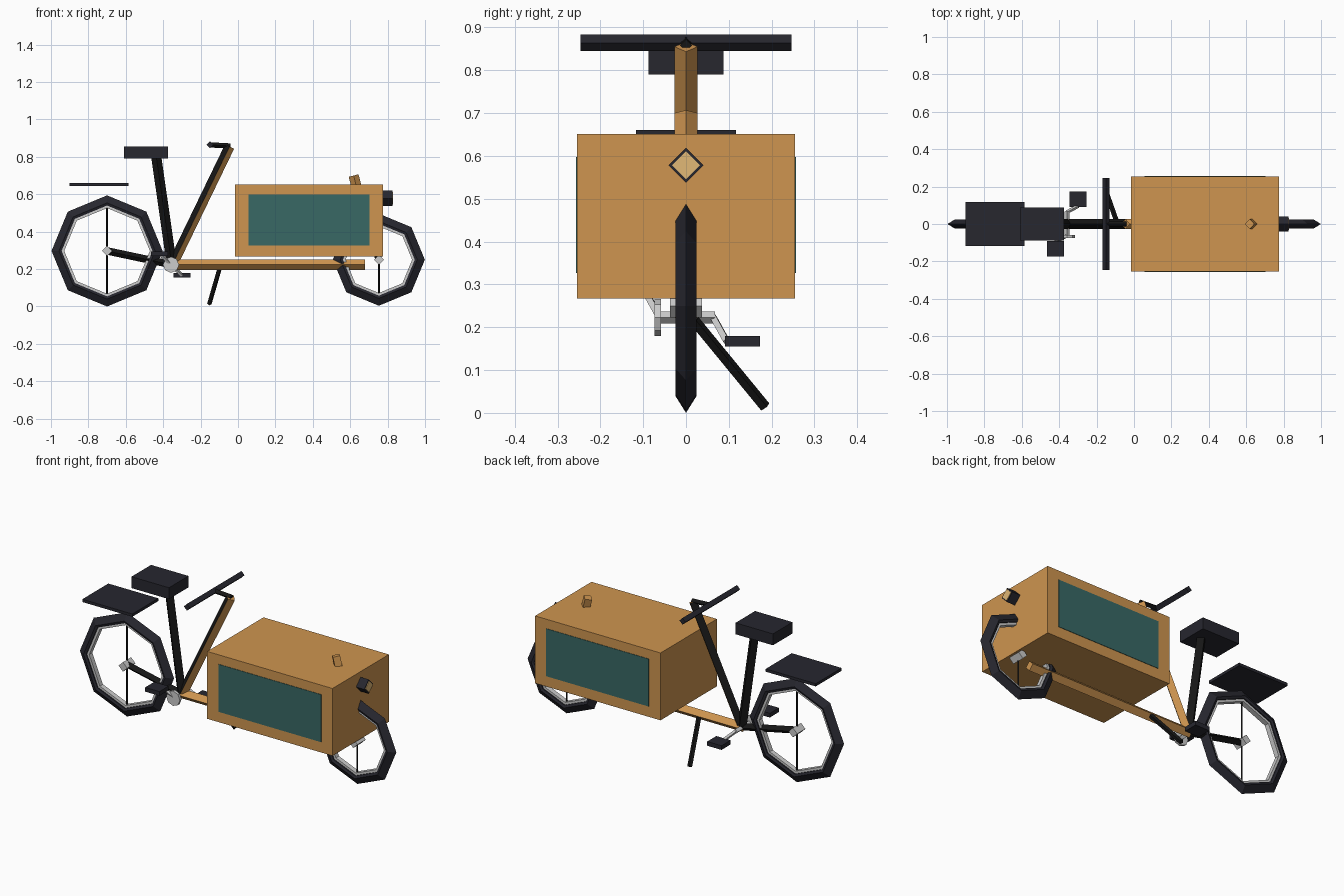
import bpy, bmesh, math
from mathutils import Vector

if "Cube" in bpy.data.objects:
    bpy.data.objects.remove(bpy.data.objects["Cube"])


def material(name, rgb):
    m = bpy.data.materials.new(name)
    m.diffuse_color = (*rgb, 1)
    m.use_nodes = True
    m.node_tree.nodes["Principled BSDF"].inputs["Base Color"].default_value = m.diffuse_color
    return m


TAN = material("tan_paint", (0.62, 0.30, 0.08))
DARK = material("dark_rubber", (0.02, 0.02, 0.028))
BLACK = material("black_metal", (0.008, 0.008, 0.008))
TEAL = material("teal_panel", (0.04, 0.14, 0.13))
LENS = material("lamp_lens", (0.75, 0.48, 0.18))


def finish(name, bm, mat):
    bmesh.ops.recalc_face_normals(bm, faces=bm.faces)
    me = bpy.data.meshes.new(name)
    bm.to_mesh(me)
    bm.free()
    ob = bpy.data.objects.new(name, me)
    bpy.context.collection.objects.link(ob)
    if mat:
        me.materials.append(mat)
    return ob


def box(name, lo, hi, mat=None):
    lo, hi = Vector(lo), Vector(hi)
    bm = bmesh.new()
    bmesh.ops.create_cube(bm, size=1)
    bmesh.ops.scale(bm, vec=hi - lo, verts=bm.verts)
    bmesh.ops.translate(bm, vec=(lo + hi) / 2, verts=bm.verts)
    return finish(name, bm, mat)


def tube(name, a, b, r, mat=None, sides=4):
    a, b = Vector(a), Vector(b)
    d = b - a
    bm = bmesh.new()
    bmesh.ops.create_cone(bm, cap_ends=True, segments=sides, radius1=r, radius2=r, depth=d.length)
    bmesh.ops.transform(bm, matrix=d.to_track_quat('Z', 'Y').to_matrix().to_4x4(), verts=bm.verts)
    bmesh.ops.translate(bm, vec=(a + b) / 2, verts=bm.verts)
    return finish(name, bm, mat)


def ring(name, x, z, profile, mat=None, sides=8):
    # revolve a closed (radius, y) profile around the wheel axle
    bm = bmesh.new()
    loops = []
    for i in range(sides):
        t = 2 * math.pi * i / sides
        loops.append([bm.verts.new((x + r * math.cos(t), y, z + r * math.sin(t))) for r, y in profile])
    n = len(profile)
    for i in range(sides):
        p, q = loops[i], loops[(i + 1) % sides]
        for j in range(n):
            k = (j + 1) % n
            bm.faces.new((p[j], p[k], q[k], q[j]))
    return finish(name, bm, mat)


# wheels: tyre, rim, spoke bar and hub
for side, x, z, R in (("rear", -0.70, 0.297, 0.297), ("front", 0.753, 0.25, 0.246)):
    ring(side + "_tyre", x, z, [(R, 0), (R - .04, .025), (R - .054, .02), (R - .054, -.02), (R - .04, -.025)], DARK)
    ring(side + "_rim", x, z, [(R - .05, .014), (R - .068, .014), (R - .068, -.014), (R - .05, -.014)])
    tube(side + "_spoke", (x, 0, z - R + .06), (x, 0, z + R - .06), 0.005, BLACK)
    tube(side + "_hub", (x, -.037, z), (x, .037, z), 0.027)

# frame
tube("main_tube", (-.36, 0, .224), (.68, 0, .224), 0.028, TAN)
column = tube("steering_column", (-.345, 0, .235), (-.045, 0, .855), 0.027, TAN)
column.data.materials.append(BLACK)
for f in column.data.polygons:
    if f.normal.x < -0.1 and f.normal.z > -0.4 and abs(f.normal.y) > 0.1:
        f.material_index = 1
tube("seat_tube", (-.355, 0, .23), (-.437, 0, .80), 0.027, BLACK)
tube("chain_stay", (-.70, 0, .297), (-.36, 0, .225), 0.02, BLACK)
tube("head_tube", (.618, 0, .70), (.66, 0, .54), 0.027, TAN)
tube("fork", (.66, 0, .54), (.753, 0, .25), 0.018, BLACK)

# handlebar
tube("handlebar", (-.15, -.246, .864), (-.15, .246, .864), 0.019, DARK)
tube("handlebar_stem", (-.15, 0, .864), (-.04, 0, .858), 0.014, BLACK)

# seat and rear rack
box("seat", (-.61, -.088, .79), (-.374, .088, .855), DARK)
box("rear_rack", (-.90, -.117, .644), (-.585, .117, .66), DARK)

# cargo box with side panels
box("cargo_box", (-.017, -.254, .267), (.774, .254, .651), TAN)
for s, name in ((-1, "right_panel"), (1, "left_panel")):
    y = sorted((s * .25, s * .2565))
    box(name, (.057, y[0], .327), (.704, y[1], .598), TEAL)

# headlight
tube("headlight", (.76, 0, .578), (.825, 0, .578), 0.041, DARK)
tube("headlight_lens", (.80, 0, .578), (.828, 0, .578), 0.033, LENS)

# drivetrain
tube("chainring", (-.358, -.074, .223), (-.358, -.058, .223), 0.043, None, 8)
tube("crank_axle", (-.358, -.07, .223), (-.358, .068, .223), 0.014)
for s, name in ((1, "left"), (-1, "right")):
    end = (-.36 + s * .06, s * .095, .225 - s * .058)
    tube(name + "_crank", (-.36, s * .063, .225), end, 0.01)
    y = sorted((s * .091, s * .173))
    cx = -.36 + s * .06
    box(name + "_pedal", (cx - .045, y[0], end[2] - .012), (cx + .045, y[1], end[2] + .012), DARK)

# kickstand
tube("kickstand", (-.095, .02, .215), (-.153, .185, .014), 0.013, BLACK)
